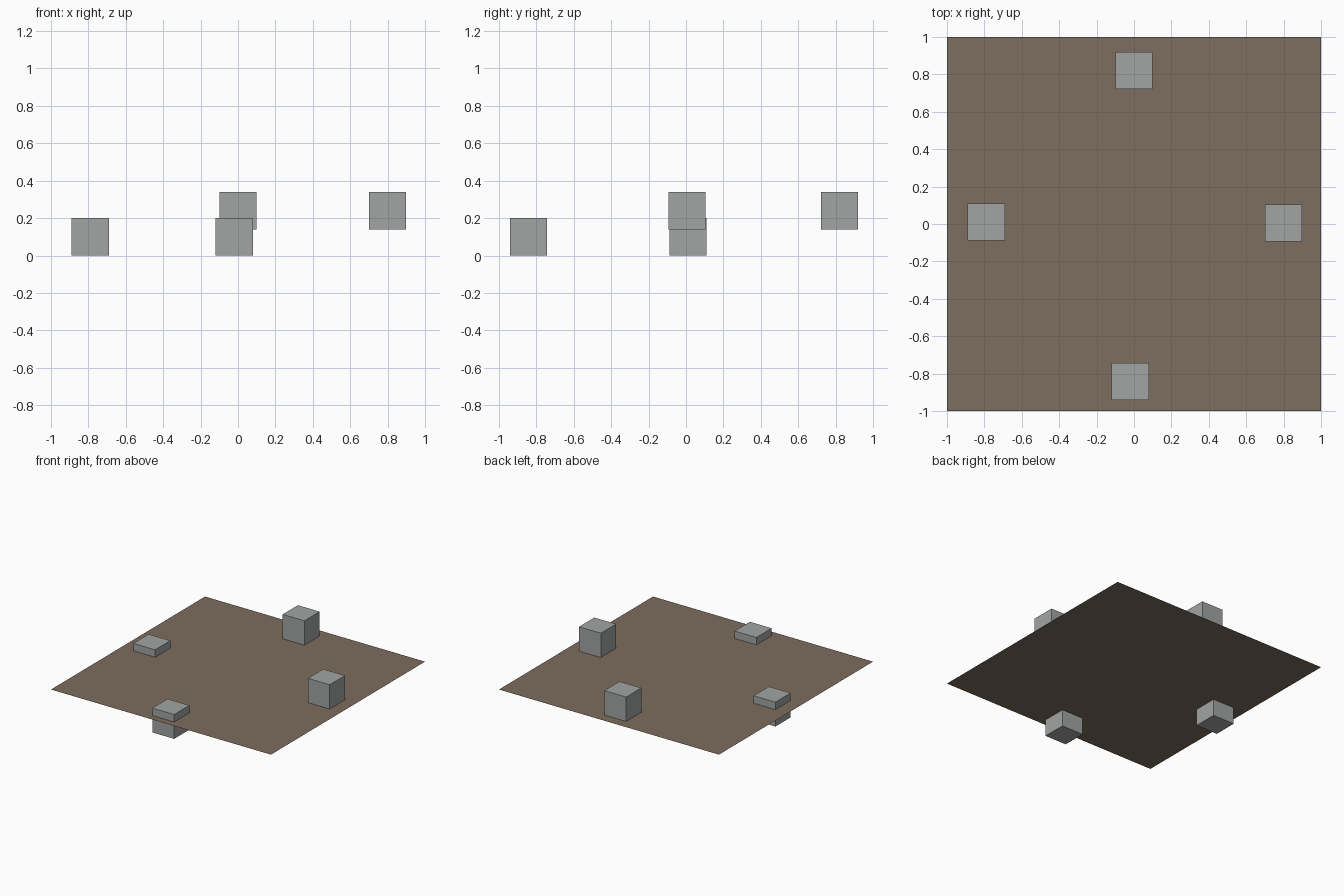
import bpy

if "Cube" in bpy.data.objects:
    bpy.data.objects.remove(bpy.data.objects["Cube"])


def material(name, rgb):
    m = bpy.data.materials.new(name)
    lin = [((c / 255 + 0.055) / 1.055) ** 2.4 for c in rgb]
    m.diffuse_color = (*lin, 1.0)
    m.use_nodes = True
    m.node_tree.nodes["Principled BSDF"].inputs["Base Color"].default_value = m.diffuse_color
    return m


brown = material("brown", (125, 109, 94))
grey = material("grey", (162, 165, 164))

# Thin ground sheet, level with the base of the raised cubes
bpy.ops.mesh.primitive_plane_add(size=2, location=(0, 0, 0.139))
sheet = bpy.context.object
sheet.name = "ground_sheet"
sheet.data.materials.append(brown)

# Four equal cubes: two sunk through the sheet, two standing on it
SIZE = 0.198
cubes = {
    "left_cube": (-0.79, 0.01, 0.10),
    "front_cube": (-0.02, -0.843, 0.10),
    "right_cube": (0.80, 0.006, 0.24),
    "back_cube": (0.0, 0.82, 0.24),
}
for name, loc in cubes.items():
    bpy.ops.mesh.primitive_cube_add(size=SIZE, location=loc)
    cube = bpy.context.object
    cube.name = name
    cube.scale.z = 0.2 / SIZE
    cube.data.materials.append(grey)
